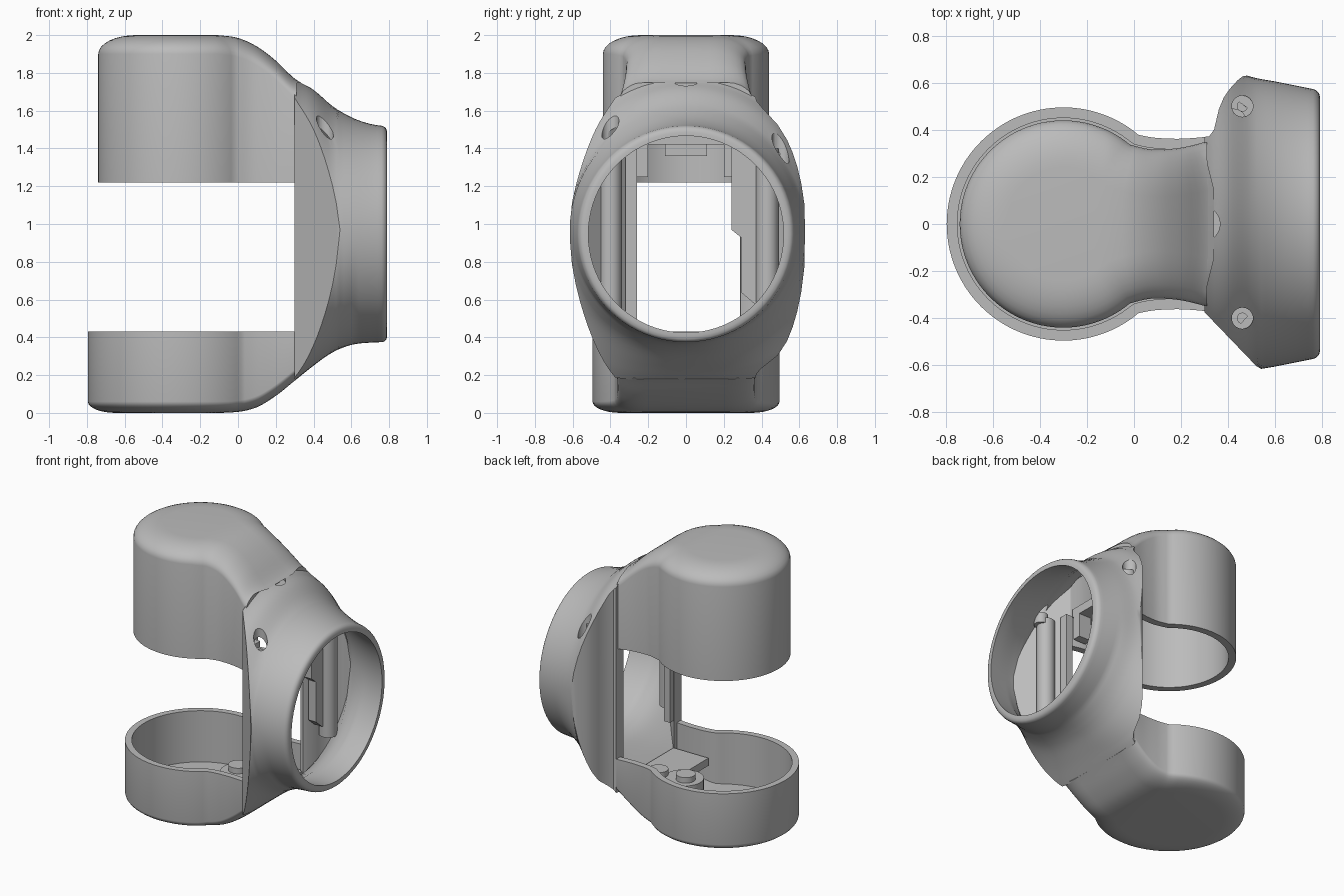
import bpy, bmesh, math
from mathutils import Vector

cube = bpy.data.objects.get("Cube")
if cube:
    bpy.data.objects.remove(cube, do_unlink=True)

grey = bpy.data.materials.new("plain grey")
grey.use_nodes = True
COLOUR = (0.5, 0.5, 0.5, 1)
grey.diffuse_color = COLOUR
grey.node_tree.nodes["Principled BSDF"].inputs["Base Color"].default_value = COLOUR


def curve(points, x):
    """Smooth curve through (x, value) points, held flat outside them."""
    if x <= points[0][0]:
        return points[0][1]
    if x >= points[-1][0]:
        return points[-1][1]
    n = len(points)
    i = max(k for k in range(n - 1) if points[k][0] <= x)

    def slope(k):
        a, b = points[max(k - 1, 0)], points[min(k + 1, n - 1)]
        return (b[1] - a[1]) / (b[0] - a[0])
    (xa, ya), (xb, yb) = points[i], points[i + 1]
    h = xb - xa
    t = (x - xa) / h
    return (ya * (2 * t**3 - 3 * t**2 + 1) + slope(i) * h * (t**3 - 2 * t**2 + t)
            + yb * (3 * t**2 - 2 * t**3) + slope(i + 1) * h * (t**3 - t**2))


def finish(name, bm):
    bmesh.ops.remove_doubles(bm, verts=bm.verts, dist=1e-5)
    bmesh.ops.recalc_face_normals(bm, faces=bm.faces)
    if bm.calc_volume(signed=True) < 0:
        bmesh.ops.reverse_faces(bm, faces=bm.faces)
    mesh = bpy.data.meshes.new(name)
    bm.to_mesh(mesh)
    bm.free()
    mesh.materials.append(grey)
    obj = bpy.data.objects.new(name, mesh)
    bpy.context.collection.objects.link(obj)
    return obj


def smooth(obj):
    bpy.ops.object.select_all(action="DESELECT")
    obj.select_set(True)
    bpy.context.view_layer.objects.active = obj
    bpy.ops.object.shade_smooth_by_angle(angle=math.radians(32))


def prism(name, outline, low, high, axis="z"):
    """Extrude an outline: (x, y) along z, or (y, z) along x."""
    bm = bmesh.new()
    put = (lambda a, b, c: (a, b, c)) if axis == "z" else (lambda a, b, c: (c, a, b))
    ends = [[bm.verts.new(put(a, b, c)) for a, b in outline] for c in (low, high)]
    for ring in ends:
        bm.faces.new(ring)
    n = len(outline)
    for i in range(n):
        j = (i + 1) % n
        bm.faces.new((ends[0][i], ends[0][j], ends[1][j], ends[1][i]))
    return finish(name, bm)


def box(name, x, y, z):
    return prism(name, [(x[0], y[0]), (x[1], y[0]), (x[1], y[1]), (x[0], y[1])], *z)


def circle(x, y, r, n=32):
    return [(x + r * math.cos(math.tau * i / n), y + r * math.sin(math.tau * i / n))
            for i in range(n)]


def cut(obj, cutter):
    """Subtract the cutter, keeping the whole part if the cut would erase it."""
    whole = obj.data.copy()
    mod = obj.modifiers.new("cut", "BOOLEAN")
    mod.operation, mod.solver, mod.object = "DIFFERENCE", "EXACT", cutter
    bpy.context.view_layer.objects.active = obj
    bpy.ops.object.modifier_apply(modifier=mod.name)
    if len(obj.data.polygons) < len(whole.polygons) / 2:
        obj.data = whole


# Side silhouette of the whole bracket and width of the flared body
TOP = [(-.1, 2), (0, 1.985), (.1, 1.94), (.2, 1.865), (.3, 1.77), (.4, 1.71),
       (.5, 1.625), (.6, 1.565), (.7, 1.53), (.8, 1.515)]
BOTTOM = [(-.1, 0), (0, .005), (.1, .03), (.2, .09), (.3, .17), (.4, .25),
          (.5, .32), (.6, .36), (.7, .372), (.8, .375)]
WIDTH = [(.3, .69), (.4, .66), (.5, .624), (.6, .605), (.7, .585), (.8, .565)]
BACK_SIDE = [(.3, .37), (.335, .385), (.35, .45), (.37, .515), (.4, .565), (.44, .61),
             (.48, .645), (.55, .75)]
# Squareness of the oval sections, above and below the middle
ROUND_TOP = [(.3, 2.2), (.4, 2.1), (.5, 2)]
ROUND_BOTTOM = [(.3, 4), (.4, 3), (.5, 2.4), (.62, 2)]


def cup(name, radius, neck, rim, surface, sign, wall, roof, fillet):
    """Keyhole shaped shell, closed at the surface side, open at the rim and neck end."""
    half = [(-.3 + radius * math.cos(a), radius * math.sin(a))
            for a in (math.pi - math.radians(130) * i / 40 for i in range(41))]
    join = [half[-1]] + neck
    half += [(x, curve(join, x)) for x in
             (join[0][0] + (.31 - join[0][0]) * i / 16 for i in range(1, 17))]
    path = [Vector((x, -y)) for x, y in reversed(half)] + [Vector(p) for p in half[1:]]
    n = len(path)
    inward = []
    for i in range(n):
        t = (path[min(i + 1, n - 1)] - path[max(i - 1, 0)]).normalized()
        inward.append(Vector((t.y, -t.x)))
    inward[0], inward[-1] = Vector((0, 1)), Vector((0, -1))

    bm = bmesh.new()

    def ring(inset, depth):
        pts = [p + d * inset for p, d in zip(path, inward)]
        return [bm.verts.new((p.x, p.y, rim if depth is None else
                              curve(surface, p.x) - sign * depth)) for p in pts]
    fw, fh = fillet
    angles = [math.pi / 2 * k / 8 for k in range(9)]
    outer = [ring(0, None)] + [ring(fw * (1 - math.cos(a)), fh * (1 - math.sin(a)))
                               for a in angles]
    inner = [ring(wall, None), ring(wall, roof)]
    for rings in (outer, inner, [outer[0], inner[0]]):
        for a, b in zip(rings, rings[1:]):
            for i in range(n - 1):
                bm.faces.new((a[i], a[i + 1], b[i + 1], b[i]))
    for last in (outer[-1], inner[-1]):
        m = n // 2
        for i in range(m - 1):
            bm.faces.new((last[i], last[i + 1], last[n - 2 - i], last[n - 1 - i]))
        bm.faces.new((last[m - 1], last[m], last[m + 1]))
    bm.faces.new([r[0] for r in outer] + [r[-1] for r in reversed(outer)]
                 + [r[-1] for r in inner] + [r[0] for r in reversed(inner)])
    return finish(name, bm)


upper_cup = cup("upper_cup", .44, [(.05, .32), (.1, .316), (.2, .324), (.31, .35)],
                1.22, TOP, 1, .05, .08, (.2, .1))
lower_cup = cup("lower_cup", .495, [(.05, .372), (.1, .365), (.2, .362), (.31, .37)],
                .43, BOTTOM, -1, .045, .06, (.15, .06))


# Flared body ending in the round ring: oval sections trimmed by the side planes
def section(bm, x, inset, trim, lip):
    top, bottom = curve(TOP, x) - inset - lip, curve(BOTTOM, x) + inset + lip
    w, mid, h = curve(WIDTH, x) - inset - lip, (top + bottom) / 2, (top - bottom) / 2
    back = min(1, (curve(BACK_SIDE, x) - trim) / w)
    front = min(1, (.375 + 1.04 * (x - .3) - trim) / w)
    n = 40
    verts = []
    for power, up in ((curve(ROUND_TOP, x), 1), (curve(ROUND_BOTTOM, x), -1)):
        a, b = math.acos(back ** (power / 2)), math.pi - math.acos(front ** (power / 2))
        arc = []
        for i in range(n + 1):
            c, s = math.cos(a + (b - a) * i / n), abs(math.sin(a + (b - a) * i / n))
            arc.append((x, math.copysign(w * abs(c) ** (2 / power), c),
                        mid + up * h * s ** (2 / power)))
        verts += arc[::up]
    return [bm.verts.new(v) for v in verts]


bm = bmesh.new()
stations = [.3 + .02 * i for i in range(24)] + [.77, .78, .786, .79]
outside, inside = [], []
for x in stations:
    lip = .03 * (1 - math.sqrt(max(0, 1 - (max(0, x - .76) / .03) ** 2)))
    outside.append(section(bm, x, 0, 0, lip))
    inside.append(section(bm, x, .05, .085, 0))
loops = outside + inside[::-1]
for a, b in zip(loops, loops[1:] + loops[:1]):
    for i in range(len(a)):
        j = (i + 1) % len(a)
        bm.faces.new((a[i], a[j], b[j], b[i]))
body = finish("ring_body", bm)

# Vertical screw bores with a drilled seat at the bottom of each
for label, x, y, r, floor in (("top", .29, 0, .075, 1.72), ("back", .46, .5, .045, 1.3),
                              ("front", .46, -.4, .045, 1.43)):
    bore = prism("bore", circle(x, y, r), floor, 2.2)
    cut(body, bore)
    if label == "top":
        cut(upper_cup, bore)
    bpy.data.objects.remove(bore, do_unlink=True)
    seat = prism(label + "_screw_seat", circle(x, y, r * 1.02), floor - .07, floor + .004)
    drill = prism("drill", circle(x, y, r * .48), floor - .02, floor + .1)
    cut(seat, drill)
    bpy.data.objects.remove(drill, do_unlink=True)
    smooth(seat)

for obj in (upper_cup, lower_cup, body):
    smooth(obj)

# Raised round step and pads in the lower neck
smooth(prism("neck_step", circle(-.02, .05, .13), .05, .26))
box("neck_shelf", (.03, .31), (-.3, .3), (.2, .255))
for label, x, y in (("outer", -.04, .06), ("inner", .15, .1)):
    smooth(prism(label + "_pad", circle(x, y, .065), .25, .3))

# Inner pillars, rods and clips behind the ring
box("front_pillar", (.31, .36), (-.32, -.26), (.45, 1.42))
prism("back_pillar", [(.24, 1.42), (.24, .97), (.29, .93), (.29, .64), (.36, .58),
                      (.41, .56), (.41, 1.42)], .36, .42, "x")
for label, y in (("front", -.4), ("back", .43)):
    smooth(prism(label + "_rod", circle(.42, y, .06), .5, 1.4))
for label, side in (("front", -1), ("back", 1)):
    box(label + "_clip", (.2, .3), sorted((side * .2, side * .26)), (1.25, 1.43))
box("ceiling_plate", (.05, .3), (-.27, .27), (1.42, 1.48))
box("ceiling_block", (.1, .25), (-.11, .11), (1.36, 1.43))
